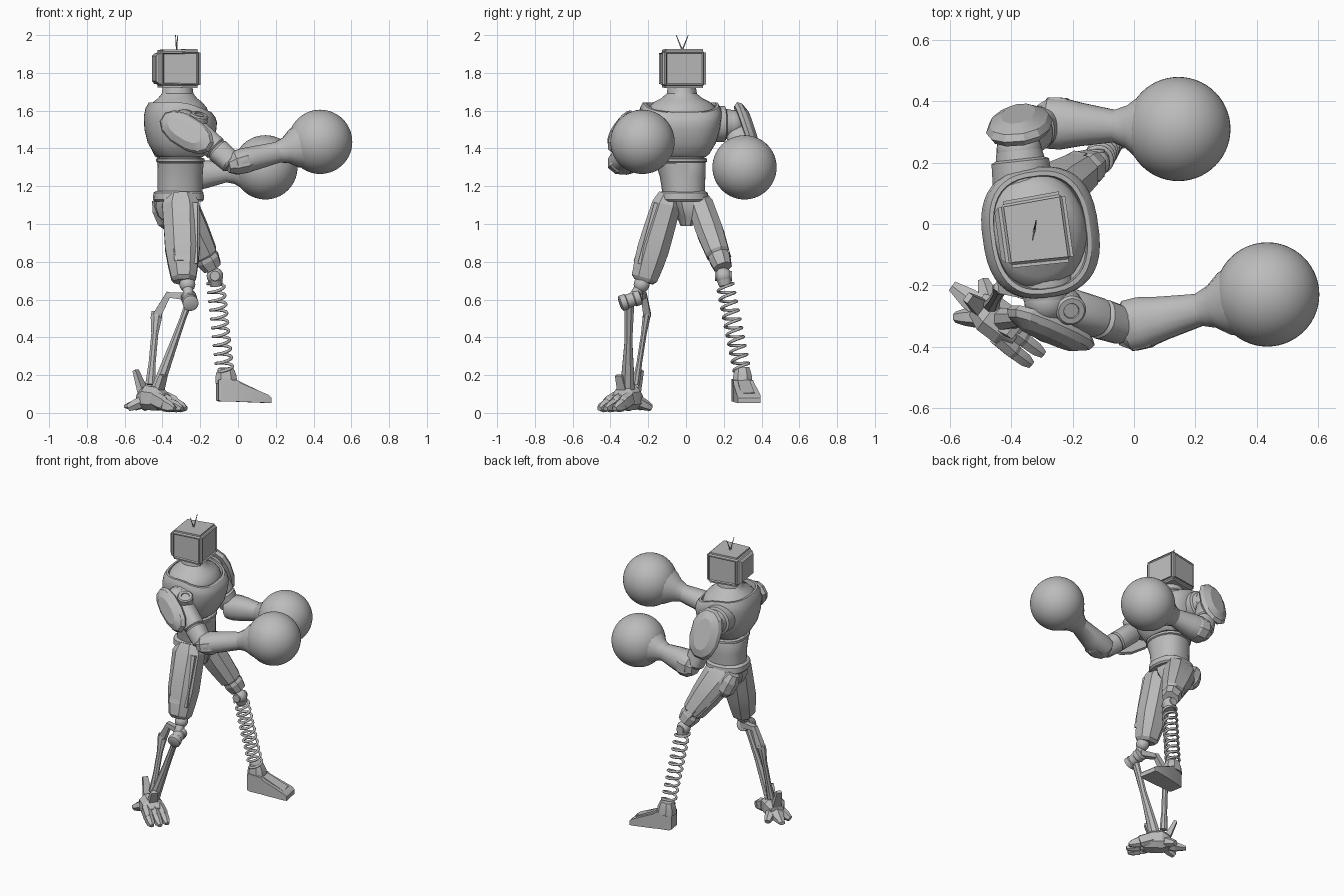
import bpy, bmesh, math
from mathutils import Vector, Matrix

old = bpy.data.objects.get("Cube")
if old:
    bpy.data.objects.remove(old, do_unlink=True)

grey = bpy.data.materials.new("plain_grey")
grey.use_nodes = True
GREY = (0.5, 0.5, 0.5, 1)
grey.diffuse_color = GREY
grey.node_tree.nodes["Principled BSDF"].inputs["Base Color"].default_value = GREY

YAW = math.radians(8)
FACING = Vector((math.cos(YAW), math.sin(YAW), 0))


def finish(name, bm, angle=32):
    bmesh.ops.recalc_face_normals(bm, faces=bm.faces)
    me = bpy.data.meshes.new(name)
    bm.to_mesh(me)
    bm.free()
    me.materials.append(grey)
    me.shade_smooth()
    me.set_sharp_from_angle(angle=math.radians(angle))
    ob = bpy.data.objects.new(name, me)
    bpy.context.collection.objects.link(ob)
    return ob


def tube(name, a, b, prof, n=24, p=2.0, side=(1, 0, 0), angle=32):
    """Loft of rings (t, rx, ry, ox, oy) along a-b; p squares the section."""
    a, b = Vector(a), Vector(b)
    z = (b - a).normalized()
    x = Vector(side)
    x = (x - z * x.dot(z)).normalized()
    y = z.cross(x)
    bm = bmesh.new()
    rings = []
    for entry in prof:
        t, rx, ry, ox, oy = (tuple(entry) + (0, 0))[:5]
        ring = []
        for i in range(n):
            ang = 2 * math.pi * (i + 0.5) / n
            c, s = math.cos(ang), math.sin(ang)
            c = math.copysign(abs(c) ** (2 / p), c)
            s = math.copysign(abs(s) ** (2 / p), s)
            ring.append(bm.verts.new(a.lerp(b, t) + x * (ox + rx * c) + y * (oy + ry * s)))
        rings.append(ring)
    for r, q in zip(rings, rings[1:]):
        for i in range(n):
            bm.faces.new((r[i], r[(i + 1) % n], q[(i + 1) % n], q[i]))
    bm.faces.new(rings[0])
    bm.faces.new(rings[-1])
    return finish(name, bm, angle)


def rod(name, a, b, r1, r2=None, n=16):
    r2 = r1 if r2 is None else r2
    return tube(name, a, b, [(0, r1, r1), (1, r2, r2)], n)


def ball(name, loc, r, seg=40):
    bm = bmesh.new()
    bmesh.ops.create_uvsphere(bm, u_segments=seg, v_segments=seg // 2, radius=r,
                              matrix=Matrix.Translation(loc))
    return finish(name, bm, 60)


def block(name, a, b, w1, h1, w2, h2, side):
    k = math.sqrt(2)
    return tube(name, a, b, [(0, w1 * k, h1 * k), (1, w2 * k, h2 * k)], 4, side=side)


# Head: bevelled box with recessed screen, side panels and a raised back
bm = bmesh.new()
place = Matrix.Translation((-0.321, -0.022, 1.823)) @ Matrix.Rotation(YAW, 4, 'Z')
bmesh.ops.create_cube(bm, size=1, matrix=Matrix.Diagonal((0.222, 0.235, 0.208, 1)))
for v in bm.verts:
    if v.co.x < 0:
        v.co.y *= 0.93
        v.co.z *= 0.95
bmesh.ops.bevel(bm, geom=bm.edges[:], offset=0.018, segments=3, affect='EDGES')
bm.normal_update()
for f in [f for f in bm.faces if f.calc_area() > 0.02 and abs(f.normal.z) < 0.5]:
    if f.normal.x < -0.5:
        bmesh.ops.inset_region(bm, faces=[f], thickness=0.02, depth=0.014)
    else:
        bmesh.ops.inset_region(bm, faces=[f], thickness=0.008, depth=-0.008)
finish_head = finish("head", bm, 25)
finish_head.data.transform(place)
for s in (-1, 1):
    rod("antenna", (-0.325, -0.02, 1.92), (-0.325 + 0.006 * s, -0.02 + 0.032 * s, 2.0), 0.004, 0.002, 6)

# Torso: t equals the height
base, top = (-0.305, -0.028, 0), (-0.305, -0.028, 1)
tube("neck", (-0.32, -0.022, 0), (-0.32, -0.022, 1),
     [(1.52, .16, .19), (1.58, .165, .195), (1.615, .155, .182), (1.645, .13, .15), (1.665, .104, .11),
      (1.69, .084, .08), (1.74, .077, .072)], 32, side=FACING)
chest = tube("chest", base, top,
             [(1.355, .115, .13), (1.37, .135, .15), (1.43, .17, .185), (1.5, .187, .205),
              (1.57, .19, .213), (1.615, .18, .213), (1.643, .163, .2), (1.643, .15, .185),
              (1.6, .145, .18)], 40, 2.6, FACING)
# The collar rim dips towards the chest front
for v in chest.data.vertices:
    front = max(0, (v.co - Vector(base)).dot(FACING))
    v.co.z -= 0.34 * front * max(0, v.co.z - 1.5) / 0.143
tube("abdomen", base, top,
     [(1.17, .118, .112, 0, .015), (1.25, .118, .12, 0, .01), (1.32, .122, .132), (1.34, .11, .125),
      (1.365, .11, .125)], 32, 2.3, FACING)
tube("waist_seam", base, top,
     [(1.325, .12, .13), (1.33, .127, .14), (1.345, .127, .14), (1.35, .12, .13)], 32, 2.3, FACING)
tube("belt", (-0.315, -0.012, 0), (-0.315, -0.012, 1),
     [(1.12, .125, .118), (1.13, .134, .13), (1.165, .132, .126), (1.175, .118, .112)], 32, 2.5, FACING)
tube("pelvis", (-0.325, 0, 0), (-0.325, 0, 1),
     [(.99, .06, .03, .02), (1.04, .105, .05), (1.09, .125, .09), (1.14, .12, .11)], 8, side=FACING)

# Arms: shoulder, armour pad, upper arm, forearm flaring into a round glove
ARMS = {
    "right": dict(sign=-1, root=(-.29, -.12, 1.53), shoulder=(-.285, -.25, 1.53), arm=(-.23, -.27, 1.5),
                  elbow=(-.03, -.335, 1.32), glove=(.435, -.23, 1.435), pad=(-.275, -.348, 1.488), width=.088,
                  long=(.8, -.35, -.5), out=(-.3, -.93, .2), knob=(-.215, -.268, 1.53), turn=(.2, -.3, .93),
                  bulk=1.0),
    "left": dict(sign=1, root=(-.36, .1, 1.53), shoulder=(-.375, .24, 1.53), arm=(-.37, .27, 1.5),
                 elbow=(-.29, .33, 1.25), glove=(.145, .31, 1.30), pad=(-.375, .33, 1.49), width=.108,
                 long=(.1, .3, -.95), out=(-.1, .95, .3), knob=(-.345, .235, 1.53), turn=(1, 0, 0),
                 bulk=1.18),
}
for name, d in ARMS.items():
    arm, elbow, glove = Vector(d["arm"]), Vector(d["elbow"]), Vector(d["glove"])
    tube(name + "_shoulder_socket", d["root"], d["shoulder"],
         [(0, .1, .1), (.75, .095, .095), (.8, .08, .08), (1, .075, .075)], 28)
    ball(name + "_shoulder", d["shoulder"], .074, 28)
    knob, turn = Vector(d["knob"]), Vector(d["turn"])
    tube(name + "_shoulder_joint", knob - turn * .05, knob + turn * .055,
         [(0, .05, .05), (.93, .05, .05), (1, .043, .043), (1, .026, .026), (.95, .024, .024)])
    pad, out, w = Vector(d["pad"]), Vector(d["out"]).normalized(), d["width"]
    tube(name + "_shoulder_pad", pad - out * .03, pad + out * .032,
         [(0, .155, w * .88), (.3, .168, w), (.65, .155, w * .88), (1, .105, w * .5)],
         12, 2.3, d["long"], angle=24)
    tube(name + "_upper_arm", arm, elbow,
         [(0, .05, .05), (.1, .064, .064), (.55, .064, .064), (.58, .055, .055),
          (.62, .064, .064), (.95, .06, .06), (1, .05, .05)], 20, 2.4)
    k = d["bulk"]
    back = elbow - (glove - elbow) * .04 * k
    tube(name + "_forearm", back, glove,
         [(0, .05, .045 * k), (.06, .085, .064 * k), (.16, .086, .068 * k), (.3, .072, .064 * k),
          (.54, .054, .056), (.56, .058, .06), (.63, .071, .071), (.72, .105, .105), (.8, .12, .12)],
         16, 2.2, (0, 1, 0), angle=28)
    tube(name + "_elbow_guard", elbow - (glove - elbow) * .05 * k, elbow.lerp(glove, .32),
         [(0, .05, .04 * k), (.25, .08, .062 * k), (.55, .08, .066 * k), (1, .03, .03)], 8, 2.2,
         (0, 1, 0), angle=20).location = (0, .01 * d["sign"], -.006)

    ball(name + "_glove", glove, .17, 56)

# Thighs: flat-faced shells with long raised plates
tube("right_thigh", (-.305, -.088, 1.155), (-.287, -.225, .695),
     [(0, .075, .06), (.12, .105, .082), (.45, .1, .088), (.62, .098, .09),
      (.8, .085, .084), (.96, .07, .074), (1, .055, .055)], 8, 2.4, angle=20)
tube("left_thigh", (-.345, .062, 1.14), (-.135, .195, .77),
     [(0, .075, .05), (.15, .112, .074), (.5, .094, .076), (.8, .072, .066),
      (.83, .06, .055), (.88, .066, .06), (1, .052, .05)], 8, 2.4, angle=20)
block("right_thigh_front_plate", (-.235, -.12, 1.1), (-.235, -.215, .78), .022, .05, .02, .042, (1, 0, 0))
block("right_thigh_outer_plate", (-.305, -.155, 1.08), (-.295, -.25, .8), .05, .022, .042, .028, (1, 0, 0))
block("left_thigh_outer_plate", (-.325, .125, 1.08), (-.175, .215, .83), .04, .018, .024, .022, (1, 0, 0))
block("left_thigh_rear_plate", (-.39, .095, 1.05), (-.21, .185, .82), .018, .04, .016, .034, (1, 0, 0))
tube("left_hip_pad", (-.425, .08, 1.13), (-.36, .11, .98),
     [(0, .035, .04), (.3, .055, .06), (.75, .055, .06), (1, .03, .03)], 8, angle=20)

# Right shin: knee joint and two struts
ball("right_knee", (-.268, -.235, .68), .042, 24)
rod("right_knee_link", (-.268, -.235, .68), (-.26, -.285, .6), .028)
tube("right_knee_hub", (-.25, -.35, .578), (-.262, -.24, .615),
     [(0, .03, .03), (.05, .042, .042), (.3, .042, .042), (.34, .037, .037), (.66, .037, .037),
      (.7, .042, .042), (.95, .042, .042), (1, .03, .03)])
block("right_knee_bracket", (-.26, -.25, .615), (-.375, -.225, .625), .02, .02, .016, .014, (0, 1, 0))
block("right_bracket_arm", (-.365, -.225, .635), (-.43, -.205, .515), .015, .014, .02, .022, (0, 1, 0))
tube("right_rear_strut", (-.43, -.205, .535), (-.465, -.265, .15),
     [(0, .03, .02), (.08, .032, .022), (.3, .02, .016), (.7, .02, .016), (1, .028, .022)], 8)
tube("right_front_strut", (-.255, -.3, .6), (-.43, -.31, .12),
     [(0, .022, .03), (.2, .018, .026), (.45, .022, .022), (.8, .03, .035), (1, .035, .04)], 8)

# Right foot: chunky claws, turned outwards
toe = Vector((.8, -.6, 0))
across = Vector((.6, .8, 0))
ankle = Vector((-.45, -.31, 0))
up = Vector((0, 0, 1))
tube("right_foot_body", ankle - toe * .08, ankle + toe * .09,
     [(0, .045, .045, 0, .07), (.3, .07, .07, 0, .08), (.7, .07, .065, 0, .075), (1, .058, .042, 0, .055)],
     8, 2.6, across, angle=20)
tube("right_heel_claw", ankle - toe * .18, ankle - toe * .04,
     [(0, .02, .012, 0, .035), (.5, .04, .032, 0, .045), (1, .04, .04, 0, .07)], 6, 2, across, angle=20)
for k in (-1, 0, 1):
    start = ankle + toe * .04 + across * .044 * k
    mid = start + toe * .075 + across * .006 * k
    tube("right_toe", start + up * .075, mid + up * .045,
         [(0, .03, .042), (.8, .028, .042), (1, .024, .034)], 6, 2.8, across, angle=20)
    tube("right_toe_claw", mid + up * .042, mid + toe * (.078 - .012 * abs(k)) + up * .022,
         [(0, .026, .036), (.6, .024, .028), (1, .014, .012)], 6, 2.8, across, angle=20)
for k in (-1, 1):
    tube("right_side_claw", ankle - toe * .05 + across * .03 * k + up * .06,
         ankle - toe * .11 + across * .075 * k + up * .026,
         [(0, .034, .036), (.6, .03, .028), (1, .02, .018)], 6, angle=20)
block("right_heel_fin", ankle - toe * .06 + up * .1, ankle - toe * .115 + up * .225,
      .03, .018, .016, .01, across)
block("right_instep_fin", ankle + toe * .03 + up * .1, ankle + toe * .07 + up * .2,
      .03, .018, .022, .012, across)

# Left shin: coil spring between two cups
knee, heel = Vector((-.122, .198, .725)), Vector((-.068, .3, .205))
ball("left_knee", knee, .044, 24)
rod("left_knee_pin", knee + Vector((0, -.045, 0)), knee + Vector((0, .045, 0)), .026)
axis = (heel - knee).normalized()
u = axis.orthogonal().normalized()
w = axis.cross(u)
cu = bpy.data.curves.new("left_spring", 'CURVE')
cu.dimensions = '3D'
cu.bevel_depth = 0.008
cu.bevel_resolution = 2
cu.use_fill_caps = True
cu.materials.append(grey)
sp = cu.splines.new('POLY')
TURNS, STEPS = 10, 22
sp.points.add(TURNS * STEPS)
for i, pt in enumerate(sp.points):
    ang = 2 * math.pi * i / STEPS
    pos = knee.lerp(heel, .06 + .9 * i / (TURNS * STEPS)) + (u * math.cos(ang) + w * math.sin(ang)) * .043
    pt.co = (*pos, 1)
bpy.context.collection.objects.link(bpy.data.objects.new("left_spring", cu))
rod("left_spring_cap", knee.lerp(heel, .04), knee.lerp(heel, .1), .04, .032)

# Left foot: wedge shoe with ankle cup
tube("left_ankle_cup", (-.062, .3, .16), (-.066, .298, .24),
     [(0, .062, .055), (.5, .058, .052), (1, .042, .04)], 8, 2.4, angle=20)
tube("left_foot", (-.11, .285, 0), (.168, .335, 0),
     [(0, .058, .076, 0, .12), (.06, .066, .085, 0, .12), (.36, .076, .08, 0, .116),
      (.42, .08, .07, 0, .108), (.94, .09, .03, 0, .074), (1, .084, .02, 0, .066)],
     4, side=(0, 1, 0), angle=20)
tube("left_foot_ridge", (-.01, .305, .16), (.13, .328, .094),
     [(0, .045, .02), (1, .05, .018)], 4, side=(0, 1, 0), angle=20)
